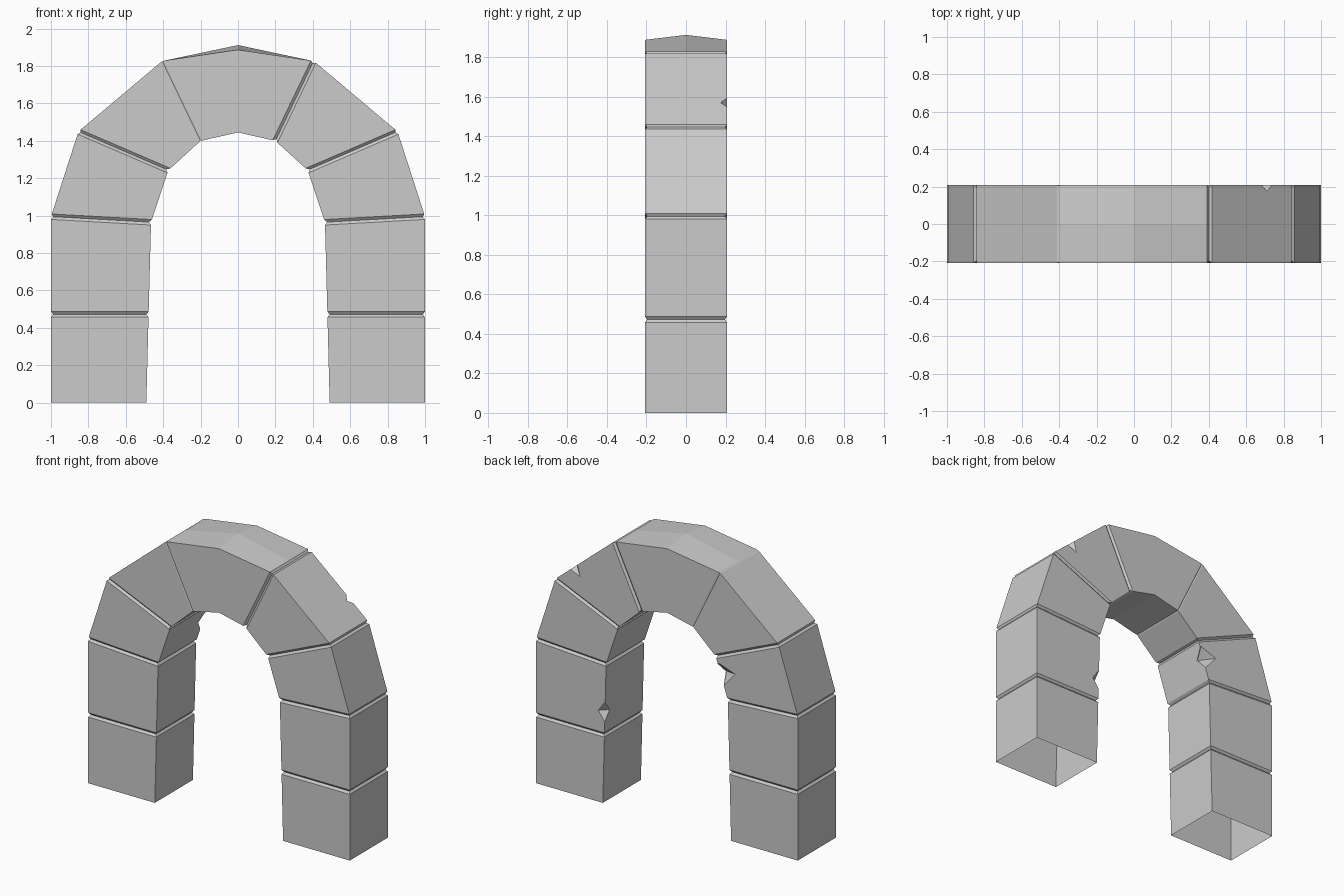
import bpy, bmesh, math
from mathutils import Vector

if "Cube" in bpy.data.objects:
    bpy.data.objects.remove(bpy.data.objects["Cube"])

HALF = 0.208  # half depth of the arch


def add_ring(bm, outer, inner, inset=0.0, ridge=0.0):
    """Cross-section of the arch between an outer and an inner profile point."""
    o, i = Vector(outer), Vector(inner)
    step = (i - o).normalized() * inset
    o, i = o + step, i - step
    y = HALF - inset
    pts = [(o.x, -y, o.y), (o.x, 0, o.y + ridge), (o.x, y, o.y),
           (i.x, y, i.y), (i.x, 0, i.y), (i.x, -y, i.y)]
    return [bm.verts.new(p) for p in pts]


def toward(a, b, dist):
    a, b = Vector(a), Vector(b)
    return a + (b - a).normalized() * dist


# Joints of the right half (outer point, inner point), foot to crown
half = [((1, 0), (0.49, 0)), ((1, 0.472), (0.478, 0.472)),
        ((1, 0.995), (0.465, 0.965)), ((0.853, 1.45), (0.372, 1.243)),
        ((0.405, 1.827), (0.2, 1.4))]
left = [((-o[0], o[1]), (-i[0], i[1])) for o, i in half]
stations = left + [((0, 1.887), (0, 1.445))] + half[::-1]
crown, last = 5, 10

# Arch body: stones separated by V grooves
bm = bmesh.new()
rings = []
for k, (o, i) in enumerate(stations):
    if k in (0, last):
        rings.append(add_ring(bm, o, i))
    elif k == crown:
        rings.append(add_ring(bm, o, i, ridge=0.025))
    else:
        width, depth = (0.007, 0.003) if k == 4 else (0.015, 0.012)
        for n, inset in ((k - 1, 0), (None, depth), (k + 1, 0)):
            if n is None:
                rings.append(add_ring(bm, o, i, inset))
            else:
                rings.append(add_ring(bm, toward(o, stations[n][0], width),
                                      toward(i, stations[n][1], width)))
for a, b in zip(rings, rings[1:]):
    for j in range(6):
        m = (j + 1) % 6
        bm.faces.new((a[j], a[m], b[m], b[j]))
bm.faces.new(rings[0])
bm.faces.new(rings[-1])
bmesh.ops.recalc_face_normals(bm, faces=bm.faces)
mesh = bpy.data.meshes.new("stone_arch")
bm.to_mesh(mesh)
bm.free()
arch = bpy.data.objects.new("stone_arch", mesh)
bpy.context.collection.objects.link(arch)


# Chips knocked out of the back edges
def chip(location, size, tilt=0.0):
    cm = bmesh.new()
    bmesh.ops.create_uvsphere(cm, u_segments=4, v_segments=2, radius=1)
    me = bpy.data.meshes.new("chip_cutter")
    cm.to_mesh(me)
    cm.free()
    cutter = bpy.data.objects.new("chip_cutter", me)
    bpy.context.collection.objects.link(cutter)
    cutter.location, cutter.scale = location, size
    cutter.rotation_euler = (0, math.radians(tilt), 0)
    cutter.hide_render = True
    mod = arch.modifiers.new("chip", 'BOOLEAN')
    mod.operation, mod.solver, mod.object = 'DIFFERENCE', 'EXACT', cutter
    return cutter


cutters = [chip((0.474, HALF, 0.63), (0.05, 0.05, 0.07)),
           chip((-0.415, HALF, 1.13), (0.11, 0.06, 0.075), 15),
           chip((0.71, HALF, 1.57), (0.035, 0.033, 0.07), 40)]
bpy.context.view_layer.objects.active = arch
for mod in list(arch.modifiers):
    bpy.ops.object.modifier_apply(modifier=mod.name)
for c in cutters:
    bpy.data.objects.remove(c)

# Open undersides of both feet
bm = bmesh.new()
bm.from_mesh(arch.data)
feet = [f for f in bm.faces if all(v.co.z < 0.001 for v in f.verts)]
bmesh.ops.delete(bm, geom=feet, context='FACES')
bm.to_mesh(arch.data)
bm.free()
